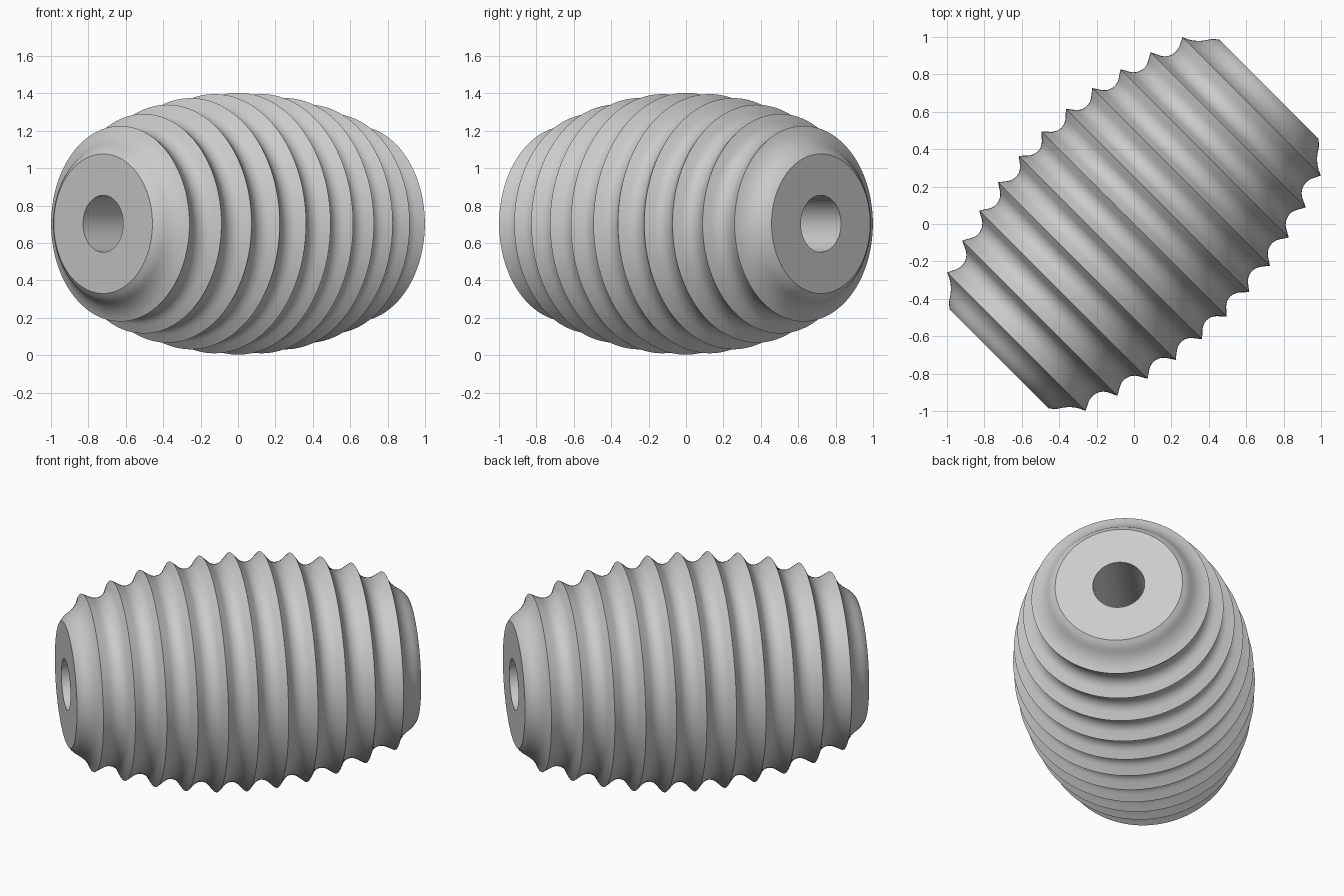
import bpy, bmesh, math
from mathutils import Matrix, Vector

cube = bpy.data.objects.get("Cube")
if cube:
    bpy.data.objects.remove(cube, do_unlink=True)

RIDGES = 11
PITCH = 0.178
MAX_RADIUS = 0.7
HOLE_RADIUS = 0.152
FLANK = 0.036          # straight part of each groove side
SEGMENTS = 128


def ridge_tip(i):
    s = (i - (RIDGES - 1) / 2) * PITCH
    return Vector((s, MAX_RADIUS - 0.2235 * s * s))


def groove(a, b, steps=8):
    """Points of a 45 degree groove with a rounded bottom, between two tips."""
    along = (b - a).normalized()
    inward = Vector((along.y, -along.x))
    middle = (a + b) / 2
    half = (b - a).length / 2 - FLANK
    radius = half / math.sin(math.pi / 4)
    points = []
    for k in range(steps + 1):
        angle = math.pi / 4 * (2 * k / steps - 1)
        depth = FLANK + radius * (math.cos(angle) - math.cos(math.pi / 4))
        points.append(middle + along * radius * math.sin(angle) + inward * depth)
    return points


# Half-section: rounded shoulder, ridges and grooves, other shoulder, bore
shoulder = [(0.902, 0.494), (0.919, 0.468), (0.935, 0.449), (0.952, 0.434),
            (0.97, 0.421), (0.988, 0.409), (1.005, 0.393), (1.02, 0.373)]
tips = [ridge_tip(i) for i in range(RIDGES)]
outline = [Vector((-s, r)) for s, r in reversed(shoulder)]
for i, tip in enumerate(tips):
    outline.append(tip)
    if i + 1 < RIDGES:
        outline += groove(tip, tips[i + 1])
outline += [Vector(p) for p in shoulder]
end = shoulder[-1][0]
outline += [Vector((end, HOLE_RADIUS)), Vector((-end, HOLE_RADIUS))]

# Revolve the section about the long axis
bm = bmesh.new()
verts = [bm.verts.new((p.x, 0, p.y)) for p in outline]
edges = [bm.edges.new((v, verts[(i + 1) % len(verts)])) for i, v in enumerate(verts)]
bmesh.ops.spin(bm, geom=verts + edges, cent=(0, 0, 0), axis=(1, 0, 0),
               angle=math.tau, steps=SEGMENTS, use_merge=False)
bmesh.ops.remove_doubles(bm, verts=bm.verts, dist=0.0005)
bmesh.ops.recalc_face_normals(bm, faces=bm.faces)

# Lay it diagonally on the floor
bm.transform(Matrix.Translation((0, 0, MAX_RADIUS + 0.003)) @ Matrix.Rotation(math.pi / 4, 4, "Z"))
mesh = bpy.data.meshes.new("ribbed_barrel")
bm.to_mesh(mesh)
bm.free()
barrel = bpy.data.objects.new("ribbed_barrel", mesh)
bpy.context.collection.objects.link(barrel)

grey = bpy.data.materials.new("light_grey")
grey.use_nodes = True
colour = (0.6, 0.6, 0.6, 1)
grey.diffuse_color = colour
grey.node_tree.nodes["Principled BSDF"].inputs["Base Color"].default_value = colour
mesh.materials.append(grey)

bpy.ops.object.select_all(action="DESELECT")
barrel.select_set(True)
bpy.context.view_layer.objects.active = barrel
bpy.ops.object.shade_smooth_by_angle(angle=math.radians(30))
